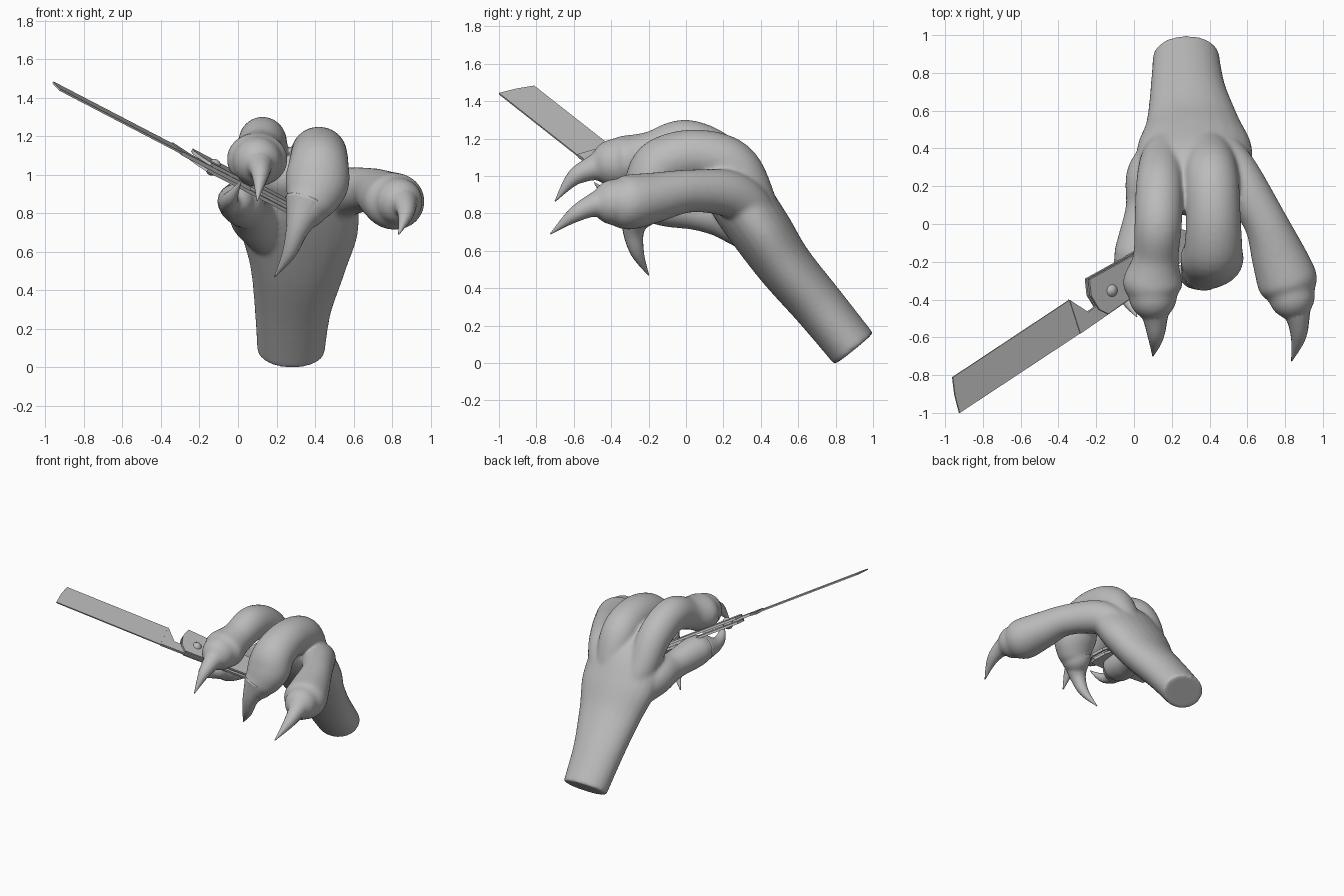
import bpy, bmesh, math
from mathutils import Vector, Matrix

if "Cube" in bpy.data.objects:
    bpy.data.objects.remove(bpy.data.objects["Cube"])

grey = bpy.data.materials.new("neutral_grey")
grey.diffuse_color = (0.5, 0.5, 0.5, 1)
grey.use_nodes = True
grey.node_tree.nodes["Principled BSDF"].inputs["Base Color"].default_value = grey.diffuse_color


def finish(bm, name, smooth=True):
    bmesh.ops.recalc_face_normals(bm, faces=bm.faces)
    me = bpy.data.meshes.new(name)
    bm.to_mesh(me)
    bm.free()
    me.materials.append(grey)
    for p in me.polygons:
        p.use_smooth = smooth
    ob = bpy.data.objects.new(name, me)
    bpy.context.collection.objects.link(ob)
    return ob


def spline(pts, steps=6):
    """Catmull-Rom through (x, y, z, half width, half depth)."""
    p = [pts[0]] + pts + [pts[-1]]
    out = []
    for i in range(1, len(p) - 2):
        for k in range(steps):
            t = k / steps
            out.append([0.5 * (2 * b + (c - a) * t + (2 * a - 5 * b + 4 * c - d) * t * t
                               + (3 * b - a - 3 * c + d) * t ** 3)
                        for a, b, c, d in zip(p[i - 1], p[i], p[i + 1], p[i + 2])])
    return out + [list(pts[-1])]


def tube(bm, pts, sides=24, cap=True):
    """Swept elliptical tube with a flat start and a rounded end."""
    pts = [q if len(q) == 5 else q + (q[3],) for q in pts]
    path = spline(pts)
    pos = [Vector(q[:3]) for q in path]
    rings = []
    for i, q in enumerate(path):
        d = (pos[min(i + 1, len(pos) - 1)] - pos[max(i - 1, 0)]).normalized()
        rings.append((pos[i], d, max(q[3], 0.002), max(q[4], 0.002)))
    if cap:
        c, d, a, b = rings[-1]
        for k in range(1, 6):
            w = k * math.pi / 11
            rings.append((c + d * min(a, b) * math.sin(w), d, a * math.cos(w), b * math.cos(w)))
    loops = []
    for c, d, a, b in rings:
        side = (Vector((1, 0, 0)) - d * d.x).normalized()
        nrm = d.cross(side)
        loops.append([bm.verts.new(c + side * a * math.cos(j * math.tau / sides)
                                   + nrm * b * math.sin(j * math.tau / sides))
                      for j in range(sides)])
    for l, m in zip(loops, loops[1:]):
        for j in range(sides):
            k = (j + 1) % sides
            bm.faces.new((l[j], l[k], m[k], m[j]))
    bm.faces.new(loops[0][::-1])
    bm.faces.new(loops[-1])


# Claws, from root to point
claws = {
    "index_claw": [(.10, -.38, 1.07, .12), (.112, -.49, 1.045, .07), (.115, -.60, .99, .042),
                   (.10, -.70, .865, .003)],
    "middle_claw": [(.36, -.24, .85, .12), (.31, -.28, .72, .062), (.265, -.26, .59, .036),
                    (.19, -.2, .47, .003)],
    "outer_claw": [(.835, -.38, .86, .12), (.866, -.49, .845, .066), (.87, -.60, .79, .04),
                   (.835, -.725, .69, .003)],
    "thumb_claw": [(-.02, -.21, .86, .09), (-.045, -.32, .86, .052), (-.03, -.41, .89, .032),
                   (.015, -.49, .965, .003)],
}
for name, pts in claws.items():
    bm = bmesh.new()
    tube(bm, pts, 16, cap=False)
    finish(bm, name)

# Forearm, palm, fingers and claw roots fused into one smooth skin
arm = [(.275, .898, .075, .175, .134), (.285, .715, .3, .2, .14), (.31, .53, .52, .25, .15),
       (.32, .40, .71, .305, .165), (.32, .28, .88, .29, .165), (.3, .17, .99, .2, .13)]
index = [(.2, .45, .66, .09), (.15, .34, .87, .115), (.135, .2, 1.08, .125),
         (.128, 0, 1.17, .126, .132), (.115, -.18, 1.12, .122, .12), (.10, -.31, 1.08, .16, .14),
         (.10, -.38, 1.07, .13)]
middle = [(.36, .45, .66, .09), (.4, .35, .87, .13), (.41, .24, 1.05, .145),
          (.42, .05, 1.11, .145, .14), (.42, -.13, 1.06, .155, .145), (.41, -.19, .96, .168, .14),
          (.38, -.23, .87, .14, .12), (.36, -.24, .83, .11)]
outer = [(.42, .45, .66, .09), (.48, .35, .82, .12), (.56, .23, .905, .125),
         (.69, .02, .92, .115), (.765, -.17, .885, .145, .135), (.815, -.31, .86, .16, .148),
         (.835, -.38, .86, .125)]
thumb = [(.22, .46, .6, .09), (.1, .27, .77, .135), (.06, .08, .81, .105),
         (.03, -.08, .84, .115), (.01, -.18, .86, .118, .11), (0, -.23, .865, .085)]
bm = bmesh.new()
for limb in (arm, index, middle, outer, thumb):
    tube(bm, limb)
for pts in claws.values():
    tube(bm, pts[:3], cap=False)
hand = finish(bm, "hand")
mod = hand.modifiers.new("fuse", 'REMESH')
mod.mode = 'VOXEL'
mod.voxel_size = 0.01
mod.use_smooth_shade = True
mod = hand.modifiers.new("soften", 'SMOOTH')
mod.factor = 0.5
mod.iterations = 24

# Razor frame: s along its length, t across, n through the plate
O = Vector((-.925, -1.0, 1.44))
U = Vector((.765, .505, -.398)).normalized()
N = Vector((.505, -.085, .863))
N = (N - U * N.dot(U)).normalized()
V = N.cross(U)


def plate(name, outline, thick, off=0.0):
    bm = bmesh.new()
    lo, hi = [[bm.verts.new(O + U * s + V * t + N * (off + h * thick / 2)) for s, t in outline]
              for h in (-1, 1)]
    bm.faces.new(lo[::-1])
    bm.faces.new(hi)
    for i in range(len(lo)):
        j = (i + 1) % len(lo)
        bm.faces.new((lo[i], lo[j], hi[j], hi[i]))
    return finish(bm, name, False)


plate("blade", [(0, 0), (.84, 0), (.858, .19), (.052, .189), (.02, .1)], .01)
plate("blade_tang", [(.832, 0), (1.3, .01), (1.3, .09), (.993, .079), (.927, .077), (.858, .193)], .02)
scale = [(1.02, .012), (1.6, .03), (1.64, .07), (1.64, .16), (1.6, .2), (1.27, .212),
         (1.006, .232), (.975, .15), (.985, .06)]
for name, off in (("handle_scale_upper", .017), ("handle_scale_lower", -.017)):
    plate(name, scale, .018, off)
plate("handle_spacer", [(1.4, .05), (1.6, .05), (1.6, .18), (1.4, .18)], .03)

# Domed pivot pin
bm = bmesh.new()
frame = Matrix((U, V, N)).transposed().to_4x4()
frame.translation = O + U * 1.098 + V * .11
bmesh.ops.create_uvsphere(bm, u_segments=16, v_segments=10, radius=1,
                          matrix=frame @ Matrix.Diagonal((.04, .04, .045, 1)))
finish(bm, "pivot_pin")
